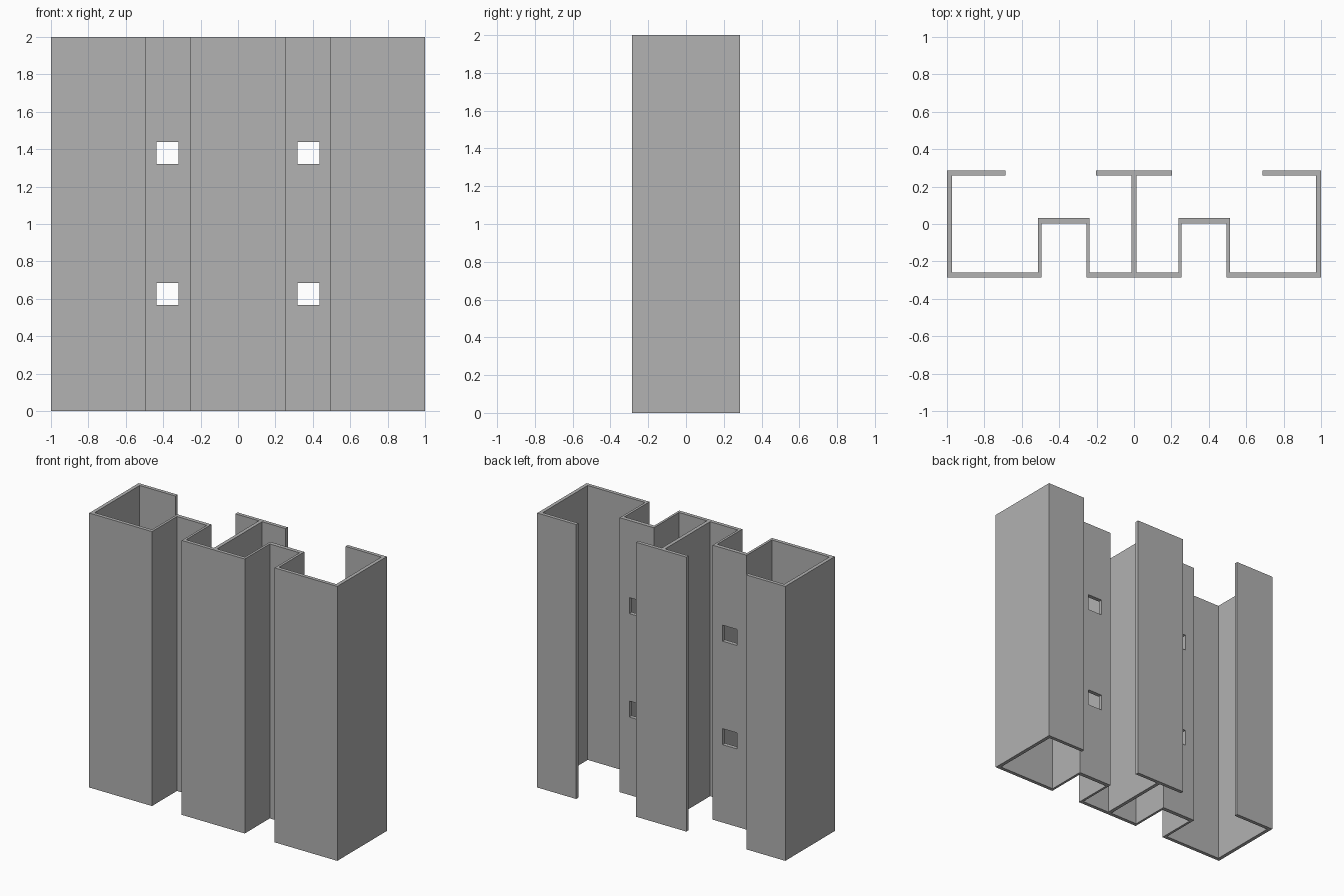
import bpy
import bmesh
from mathutils import Matrix, Vector

cube = bpy.data.objects.get("Cube")
if cube:
    bpy.data.objects.remove(cube, do_unlink=True)

HEIGHT = 2.0
BACK, FRONT = 0.285, -0.285
WALL = 0.026            # sheet thickness
HOLE = 0.117            # side of the square openings
HOLE_X, HOLE_Z = 0.376, (0.626, 1.38)

# Single grey material
grey = bpy.data.materials.new("grey")
grey.use_nodes = True
colour = (0.445, 0.445, 0.445, 1.0)
grey.diffuse_color = colour
grey.node_tree.nodes["Principled BSDF"].inputs["Base Color"].default_value = colour


def make_object(name, bm):
    bmesh.ops.recalc_face_normals(bm, faces=bm.faces[:])
    mesh = bpy.data.meshes.new(name)
    bm.to_mesh(mesh)
    bm.free()
    mesh.materials.append(grey)
    obj = bpy.data.objects.new(name, mesh)
    bpy.context.collection.objects.link(obj)
    return obj


# Folded section, left half, from the front centre round to the back centre
inner_front, inner_back = FRONT + WALL, BACK - WALL
half = [
    (0.254, FRONT), (0.254, 0.003), (0.494, 0.003), (0.494, FRONT),      # groove
    (1.0, FRONT), (1.0, BACK), (0.686, BACK), (0.686, inner_back),       # side and lip
    (1.0 - WALL, inner_back), (1.0 - WALL, inner_front),
    (0.512, inner_front), (0.512, 0.032), (0.237, 0.032), (0.237, inner_front),
    (WALL / 2, inner_front), (WALL / 2, inner_back),                     # centre web
    (0.202, inner_back), (0.202, BACK),                                  # centre flange
]
outline = half + [(-x, y) for x, y in reversed(half)]

# Extrude the section to full height
bm = bmesh.new()
base = bm.faces.new([bm.verts.new((x, y, 0)) for x, y in outline])
top = bmesh.ops.extrude_face_region(bm, geom=[base], use_keep_orig=True)["geom"]
bmesh.ops.translate(bm, vec=Vector((0, 0, HEIGHT)),
                    verts=[v for v in top if isinstance(v, bmesh.types.BMVert)])
panel = make_object("folded_panel", bm)

# Square openings through the groove backs
bm = bmesh.new()
for side in (-1, 1):
    for z in HOLE_Z:
        place = Matrix.Translation((side * HOLE_X, 0.02, z))
        bmesh.ops.create_cube(bm, size=HOLE, matrix=place)
cutter = make_object("opening_cutter", bm)
cutter.hide_render = True

cut = panel.modifiers.new("openings", "BOOLEAN")
cut.operation = "DIFFERENCE"
cut.solver = "EXACT"
cut.object = cutter
bpy.context.view_layer.objects.active = panel
bpy.ops.object.modifier_apply(modifier=cut.name)
bpy.data.objects.remove(cutter, do_unlink=True)
